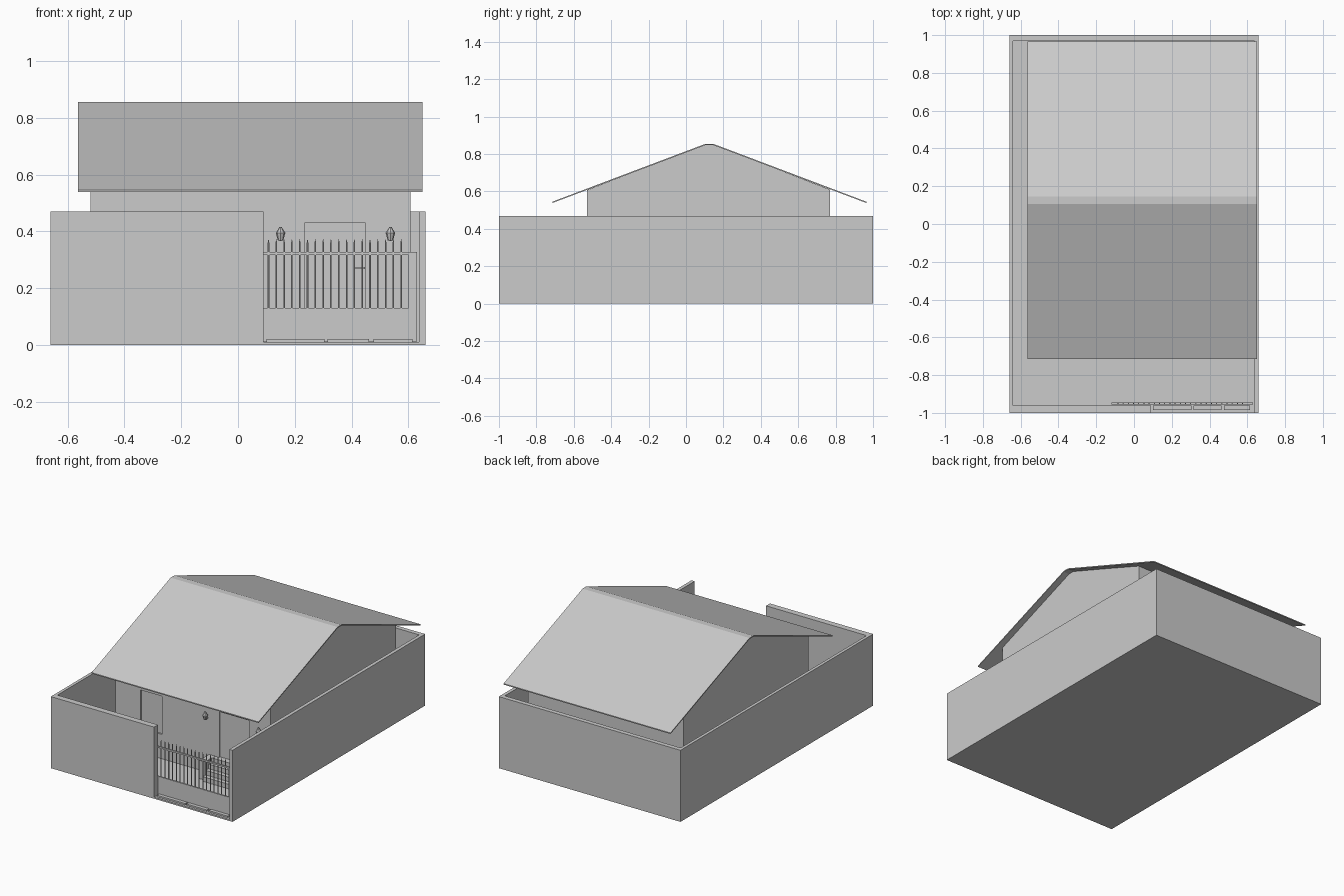
import bpy, bmesh
from math import pi

if "Cube" in bpy.data.objects:
    bpy.data.objects.remove(bpy.data.objects["Cube"])


def add_mesh(name, bm):
    bmesh.ops.recalc_face_normals(bm, faces=bm.faces)
    me = bpy.data.meshes.new(name)
    bm.to_mesh(me)
    bm.free()
    ob = bpy.data.objects.new(name, me)
    bpy.context.collection.objects.link(ob)
    return ob


def box(name, x0, x1, y0, y1, z0, z1):
    bm = bmesh.new()
    bmesh.ops.create_cube(bm, size=1)
    for v in bm.verts:
        v.co = ((x0 + x1) / 2 + v.co.x * (x1 - x0),
                (y0 + y1) / 2 + v.co.y * (y1 - y0),
                (z0 + z1) / 2 + v.co.z * (z1 - z0))
    return add_mesh(name, bm)


def extrude_x(name, profile, x0, x1):
    """Sweep a (y, z) outline along x."""
    bm = bmesh.new()
    f = bm.faces.new([bm.verts.new((x0, y, z)) for y, z in profile])
    r = bmesh.ops.extrude_face_region(bm, geom=[f])
    for g in r["geom"]:
        if isinstance(g, bmesh.types.BMVert):
            g.co.x = x1
    return add_mesh(name, bm)


def turned(name, x, y, rings, sides):
    """Stack of rings (radius, z) closed at both ends."""
    bm = bmesh.new()
    for (r0, z0), (r1, z1) in zip(rings, rings[1:]):
        ret = bmesh.ops.create_cone(bm, cap_ends=True, segments=sides,
                                    radius1=r0, radius2=r1, depth=z1 - z0)
        bmesh.ops.translate(bm, verts=ret["verts"], vec=(x, y, (z0 + z1) / 2))
    return add_mesh(name, bm)


# Plot and boundary walls
H = 0.47
box("ground_slab", -0.66, 0.66, -1, 1, 0, 0.01)
box("left_boundary_wall", -0.66, -0.64, -1, 1, 0, H)
box("right_boundary_wall", 0.637, 0.66, -1, 1, 0, H)
box("back_boundary_wall", -0.64, 0.637, 0.97, 1, 0, H)
box("front_boundary_wall", -0.64, 0.09, -1, -0.96, 0, H)

# House body with gable ends
house = extrude_x("house_body", [(-0.53, 0.01), (0.77, 0.01), (0.77, 0.61),
                                 (0.145, 0.85), (0.105, 0.85), (-0.53, 0.607)],
                  -0.52, 0.608)

# Shallow door and window recesses
cutters = [box("window_cutter", -0.337, -0.18, -0.56, -0.52, 0.17, 0.42),
           box("door_cutter", 0.235, 0.45, -0.56, -0.52, 0.13, 0.43)]
for c in cutters:
    c.hide_render = True
    c.hide_set(True)
    m = house.modifiers.new("recess", 'BOOLEAN')
    m.operation = 'DIFFERENCE'
    m.solver = 'EXACT'
    m.object = c

# Thin roof sheet with a flat ridge
t = 0.007
top = [(-0.715, 0.545), (0.105, 0.855), (0.145, 0.855), (0.965, 0.545)]
extrude_x("roof", top + [(y, z - t) for y, z in reversed(top)], -0.563, 0.65)

# Door handle, steps and cheek walls
box("door_handle", 0.41, 0.448, -0.545, -0.52, 0.268, 0.275)
for i in range(4):
    box(f"step_{i + 1}", 0.2, 0.49, -0.65 + 0.03 * i, -0.53,
        0.01 + 0.03 * i, 0.04 + 0.03 * i)
for n, x in (("left", 0.16), ("right", 0.49)):
    box(f"{n}_step_cheek", x, x + 0.04, -0.63, -0.53, 0.01, 0.13)

# Lanterns either side of the door
for n, x in (("left", 0.15), ("right", 0.537)):
    turned(f"{n}_lantern", x, -0.555,
           [(0.009, 0.367), (0.017, 0.395), (0.008, 0.408), (0.004, 0.416)], 8)
    box(f"{n}_lantern_bracket", x - 0.004, x + 0.004, -0.555, -0.525, 0.366, 0.374)

# Sliding gate: solid lower panel, frame and pointed bars
y0, y1 = -0.956, -0.946
box("gate_lower_panel", -0.12, 0.63, y0, y1, 0.012, 0.13)
box("gate_top_rail", -0.12, 0.63, y0, y1, 0.317, 0.327)
box("gate_right_stile", 0.60, 0.63, y0, y1, 0.13, 0.317)
box("gate_left_stile", -0.12, -0.09, y0, y1, 0.13, 0.317)
for i in range(25):
    turned(f"gate_bar_{i + 1}", 0.575 - 0.0275 * i, -0.951,
           [(0.0032, 0.13), (0.0032, 0.36), (0.0003, 0.373)], 6)

# Threshold strips in front of the gate
for i, (a, b) in enumerate(((0.1, 0.305), (0.315, 0.462), (0.477, 0.615))):
    box(f"threshold_strip_{i + 1}", a, b, -0.985, -0.962, 0.01, 0.02)
